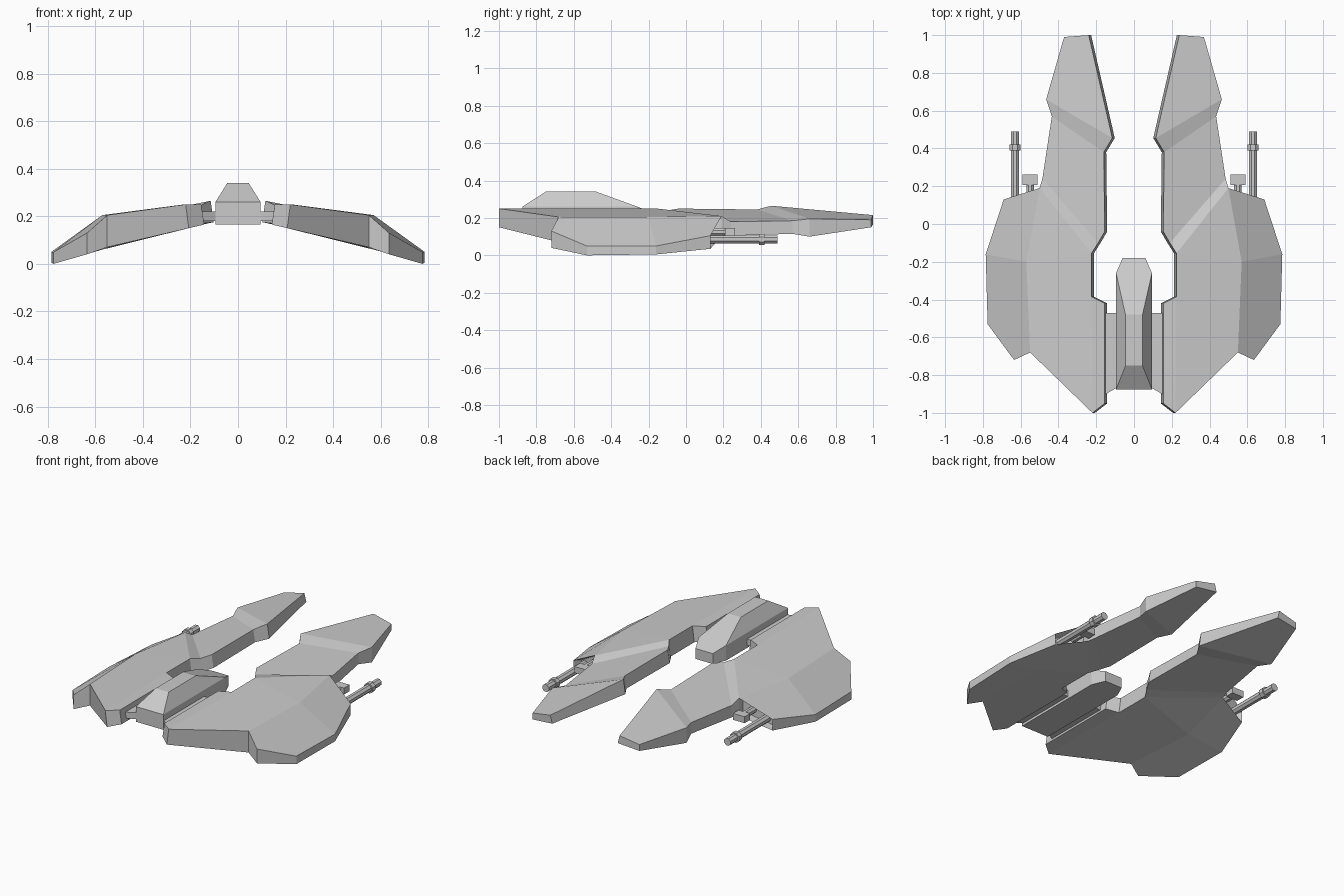
import bpy, bmesh, math
from mathutils import Matrix, Vector

cube = bpy.data.objects.get("Cube")
if cube:
    bpy.data.objects.remove(cube)

GREY = (0.6, 0.6, 0.6, 1)
hull_grey = bpy.data.materials.new("hull_grey")
hull_grey.use_nodes = True
hull_grey.diffuse_color = GREY
hull_grey.node_tree.nodes["Principled BSDF"].inputs["Base Color"].default_value = GREY


def finish(name, bm, mirror=True):
    """Turn a bmesh into a flat-shaded object, mirrored to both sides if asked."""
    bmesh.ops.recalc_face_normals(bm, faces=bm.faces)
    mesh = bpy.data.meshes.new(name)
    bm.to_mesh(mesh)
    bm.free()
    mesh.materials.append(hull_grey)
    obj = bpy.data.objects.new(name, mesh)
    bpy.context.collection.objects.link(obj)
    if mirror:
        obj.modifiers.new("Mirror", 'MIRROR').use_mirror_merge = False
    return obj


def slab(name, points, panels, recess=None):
    """Armour slab: points are (x, y, top, bottom); panels index the points."""
    bm = bmesh.new()
    top = [bm.verts.new((x, y, t)) for x, y, t, b in points]
    # inner walls lean towards the centre line
    low = [bm.verts.new((x - (0.013 if x < 0.25 else 0), y, b)) for x, y, t, b in points]
    used = [frozenset((p[i - 1], p[i])) for p in panels for i in range(len(p))]
    for p in panels:
        bm.faces.new([top[i] for i in p])
        bm.faces.new([low[i] for i in reversed(p)])
    socket = None
    for edge in set(used):
        if used.count(edge) == 1:
            a, b = edge
            wall = bm.faces.new((top[a], top[b], low[b], low[a]))
            if edge == recess:
                socket = wall
    bmesh.ops.recalc_face_normals(bm, faces=bm.faces)
    if socket:
        bmesh.ops.inset_individual(bm, faces=[socket], thickness=0.012)
        bmesh.ops.translate(bm, verts=socket.verts, vec=socket.normal * -0.05)
    return finish(name, bm)


def rods(name, x, z, sections):
    """Octagonal rods along y; sections are (start, end, half width)."""
    bm = bmesh.new()
    turn = Matrix.Rotation(math.radians(90), 4, 'X') @ Matrix.Rotation(math.radians(22.5), 4, 'Z')
    for start, end, half in sections:
        r = half / math.cos(math.radians(22.5))
        bmesh.ops.create_cone(bm, cap_ends=True, segments=8, radius1=r, radius2=r,
                              depth=end - start,
                              matrix=Matrix.Translation((x, (start + end) / 2, z)) @ turn)
    return finish(name, bm)


# Main wings, drooping outboard of a crease, with a gun socket in the front wall
slab("wing", [
    (0.22, -1.0, 0.25, 0.15), (0.155, -0.95, 0.25, 0.165),
    (0.155, -0.42, 0.25, 0.165), (0.225, -0.385, 0.25, 0.15),
    (0.225, -0.155, 0.25, 0.15), (0.50, 0.19, 0.21, 0.10),
    (0.69, 0.13, 0.105, 0.035), (0.785, -0.16, 0.05, 0.005),
    (0.775, -0.53, 0.05, 0.0), (0.635, -0.72, 0.13, 0.04),
    (0.55, -0.68, 0.205, 0.07), (0.57, -0.20, 0.205, 0.06)],
    [(0, 1, 2, 3), (0, 3, 4, 11, 10), (4, 5, 11), (11, 5, 6, 7), (10, 11, 7, 8, 9)],
    recess=frozenset((5, 6)))

# Long prongs, with a sloped joint strip against the wing
slab("prong", [
    (0.24, 1.0, 0.215, 0.165), (0.37, 0.99, 0.19, 0.15),
    (0.465, 0.66, 0.195, 0.10), (0.435, 0.57, 0.185, 0.115),
    (0.485, 0.24, 0.18, 0.105), (0.19, -0.10, 0.24, 0.16),
    (0.155, -0.04, 0.25, 0.17), (0.16, 0.38, 0.245, 0.17),
    (0.115, 0.455, 0.265, 0.175),
    (0.50, 0.19, 0.21, 0.10), (0.225, -0.155, 0.25, 0.15)],
    [(0, 1, 2, 8), (8, 2, 3, 7), (7, 3, 4, 5, 6), (5, 4, 9, 10)])

# Central fuselage with a raised cabin
bm = bmesh.new()
for x, y, z in [(0.045, -0.75, 0.34), (0.045, -0.48, 0.34),
                (0.095, -0.875, 0.26), (0.095, -0.875, 0.165),
                (0.095, -0.26, 0.26), (0.095, -0.26, 0.165),
                (0.06, -0.18, 0.23), (0.06, -0.18, 0.165)]:
    for side in (-1, 1):
        bm.verts.new((side * x, y, z))
bmesh.ops.convex_hull(bm, input=bm.verts)
bmesh.ops.dissolve_limit(bm, angle_limit=0.02, verts=bm.verts, edges=bm.edges)
finish("fuselage", bm, mirror=False)

# Struts joining the fuselage to the wings
bm = bmesh.new()
bmesh.ops.create_cube(bm, size=1)
for v in bm.verts:
    outer = v.co.x > 0
    v.co = Vector((0.165 if outer else 0.08,
                   -0.47 if v.co.y > 0 else (-0.91 if outer else -0.86),
                   0.22 if v.co.z > 0 else 0.18))
finish("strut", bm)

# Guns in the wing sockets
rods("long_gun", 0.63, 0.085, [(0.06, 0.49, 0.022), (0.39, 0.42, 0.03)])
rods("short_gun", 0.55, 0.125, [(0.09, 0.22, 0.02)])
bm = bmesh.new()
bmesh.ops.create_cube(bm, size=1, matrix=Matrix.Translation((0.55, 0.235, 0.125))
                      @ Matrix.Diagonal((0.08, 0.055, 0.04, 1)))
finish("short_gun_head", bm)
